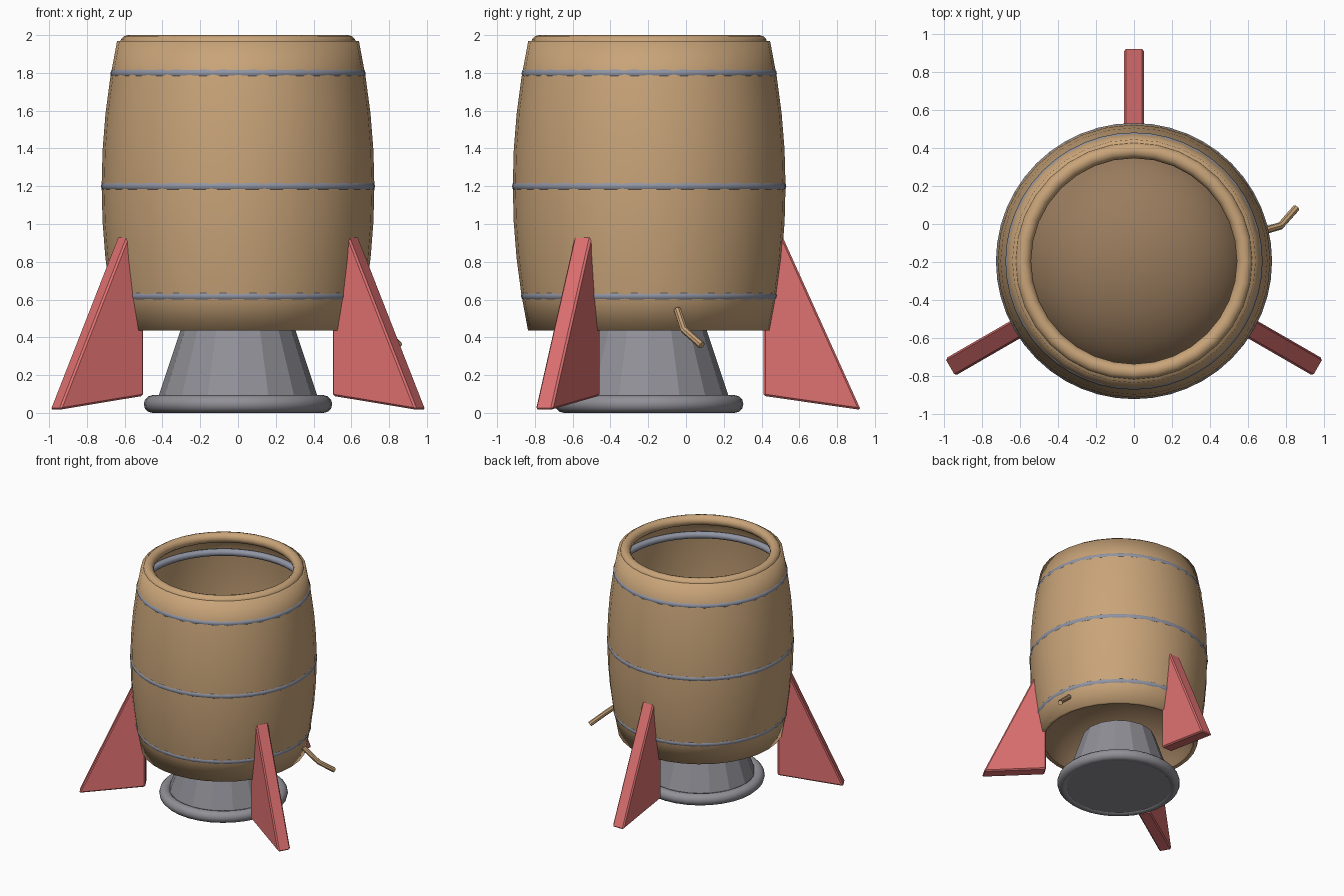
import bpy, bmesh, math
from mathutils import Vector, Matrix

cube = bpy.data.objects.get("Cube")
if cube:
    bpy.data.objects.remove(cube, do_unlink=True)

AXIS_Y = -0.195  # the barrel stands slightly forward of the origin


def material(name, rgb):
    m = bpy.data.materials.new(name)
    m.use_nodes = True
    colour = (*rgb, 1)
    m.diffuse_color = colour
    m.node_tree.nodes["Principled BSDF"].inputs["Base Color"].default_value = colour
    return m


wood = material("wood brown", (0.58, 0.37, 0.19))
inner_wood = material("inner wood brown", (0.32, 0.20, 0.11))
red = material("fin red", (0.74, 0.165, 0.165))
steel = material("steel grey", (0.28, 0.28, 0.31))
hoop_blue = material("hoop blue grey", (0.28, 0.30, 0.37))


def finish(obj, mat, smooth=40):
    obj.data.materials.append(mat)
    if smooth:
        bpy.ops.object.select_all(action='DESELECT')
        obj.select_set(True)
        bpy.context.view_layer.objects.active = obj
        bpy.ops.object.shade_smooth_by_angle(angle=math.radians(smooth))
    return obj


def mesh_object(name, bm):
    mesh = bpy.data.meshes.new(name)
    bm.to_mesh(mesh)
    bm.free()
    obj = bpy.data.objects.new(name, mesh)
    bpy.context.collection.objects.link(obj)
    return obj


def lathe(name, profile, steps, mat, smooth=40):
    """Turn (radius, height) points, listed from bottom to top, about the axis."""
    bm = bmesh.new()
    verts = [bm.verts.new((r, 0, z)) for r, z in profile]
    edges = [bm.edges.new(pair) for pair in zip(verts, verts[1:])]
    bmesh.ops.spin(bm, geom=verts + edges, cent=(0, 0, 0), axis=(0, 0, 1),
                   angle=math.tau, steps=steps)
    bmesh.ops.remove_doubles(bm, verts=bm.verts, dist=1e-4)
    bmesh.ops.recalc_face_normals(bm, faces=bm.faces)
    obj = mesh_object(name, bm)
    obj.location.y = AXIS_Y
    return finish(obj, mat, smooth)


def ring(name, major, minor, z, mat, segments=32):
    bpy.ops.mesh.primitive_torus_add(
        major_radius=major, minor_radius=minor, major_segments=segments,
        minor_segments=12, location=(0, AXIS_Y, z))
    obj = bpy.context.object
    obj.name = name
    return finish(obj, mat, 60)


# Barrel: thin lower lip, bulging staves and open top, softly shaded at both ends
staves = []
for i in range(9):
    z = 0.435 + i * (1.97 - 0.435) / 8
    staves.append((0.722 - 0.082 * abs((z - 1.2) / 0.77) ** 2, z))
lathe("barrel", [(0.61, 0.437)] + staves + [(0.585, 1.97)], 32, wood, 110)
ring("barrel_rim", 0.583, 0.042, 1.958, wood)

# Domed barrel floor, hollow from below
dome = []
for i in range(11):
    a = math.radians(9 * i)
    dome.append((0.61 * math.cos(a), 0.437 + 0.45 * math.sin(a)))
lathe("barrel_floor", dome, 32, inner_wood, 60)

# Metal hoops sunk into the staves
for name, radius, z in (("lower_hoop", 0.651, 0.62),
                        ("middle_hoop", 0.698, 1.2),
                        ("upper_hoop", 0.648, 1.797)):
    ring(name, radius, 0.028, z, hoop_blue, 48)

# Exhaust nozzle with a rolled lip and closed mouth
lathe("nozzle", [(0.43, 0.05), (0.42, 0.09), (0.295, 0.465), (0, 0.465)], 16, steel, 0)
ring("nozzle_lip", 0.452, 0.047, 0.047, steel)
lathe("nozzle_mouth", [(0, 0.01), (0.43, 0.01)], 32, steel, 0)

# Three bevelled fins around the barrel
outline = [(0.605, 0.09), (1.12, 0.016), (0.705, 0.935), (0.66, 0.935), (0.605, 0.5)]
for name, angle in (("back_fin", 90), ("right_fin", 210), ("left_fin", 330)):
    bm = bmesh.new()
    face = bm.faces.new([bm.verts.new((r, -0.052, z)) for r, z in outline])
    grown = bmesh.ops.extrude_face_region(bm, geom=[face])
    moved = [g for g in grown["geom"] if isinstance(g, bmesh.types.BMVert)]
    bmesh.ops.translate(bm, verts=moved, vec=(0, 0.104, 0))
    bmesh.ops.recalc_face_normals(bm, faces=bm.faces)
    bmesh.ops.bevel(bm, geom=bm.edges[:], offset=0.01, segments=1,
                    affect='EDGES', profile=0.5)
    bm.transform(Matrix.Rotation(math.radians(angle), 4, 'Z'))
    fin = mesh_object(name, bm)
    fin.location.y = AXIS_Y
    finish(fin, red, 0)

# Bent fuse on the left side
path = [Vector(p) for p in ((0.65, -0.045, 0.545), (0.77, -0.01, 0.44),
                            (0.852, 0.083, 0.358))]
curve = bpy.data.curves.new("fuse", 'CURVE')
curve.dimensions = '3D'
curve.bevel_depth = 0.02
curve.bevel_resolution = 2
curve.use_fill_caps = True
spline = curve.splines.new('POLY')
spline.points.add(len(path) - 1)
for point, co in zip(spline.points, path):
    point.co = (*co, 1)
fuse = bpy.data.objects.new("fuse", curve)
bpy.context.collection.objects.link(fuse)
bpy.ops.object.select_all(action='DESELECT')
fuse.select_set(True)
bpy.context.view_layer.objects.active = fuse
bpy.ops.object.convert(target='MESH')
finish(bpy.context.object, wood)
